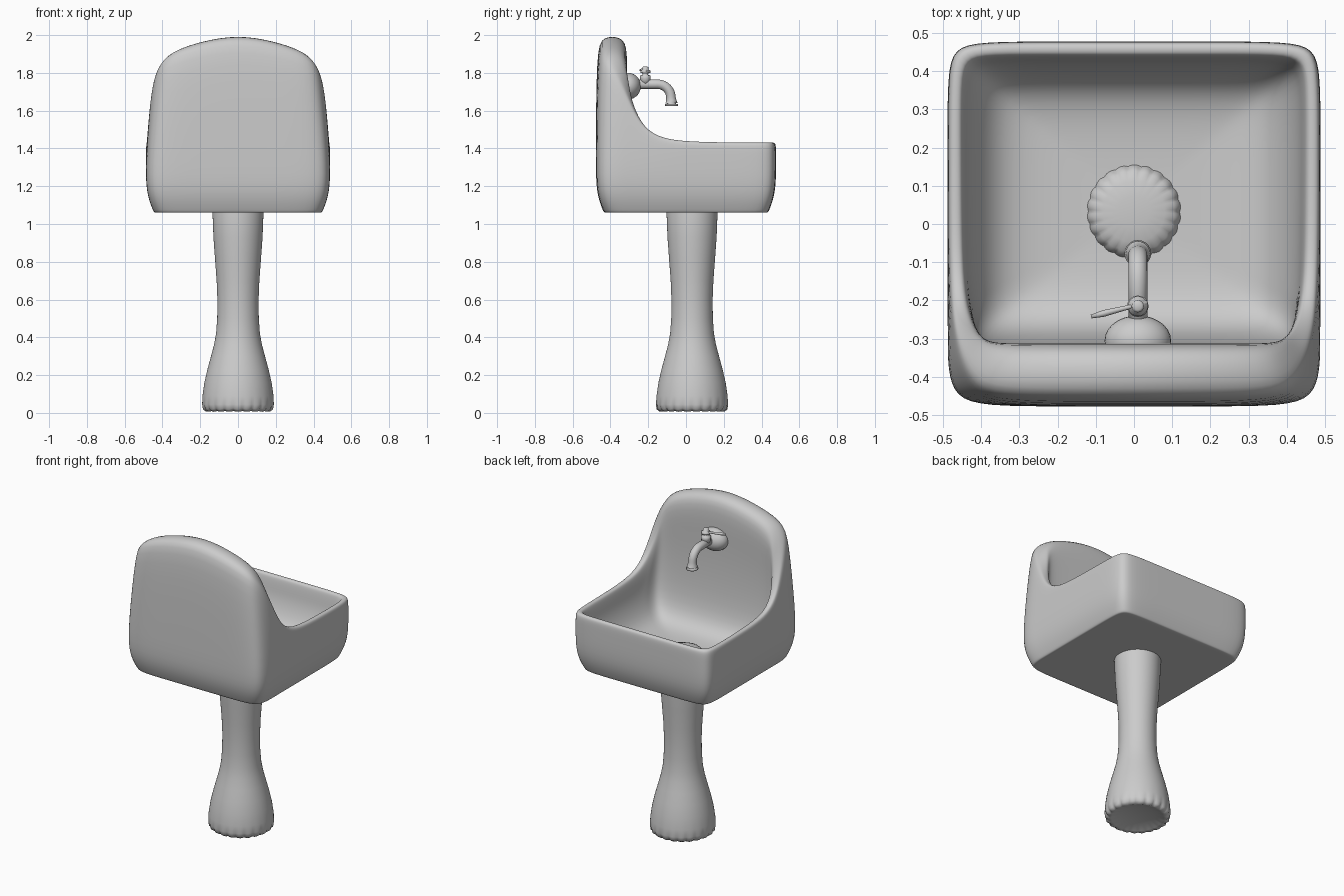
import bpy, bmesh, math
from mathutils import Vector

if "Cube" in bpy.data.objects:
    bpy.data.objects.remove(bpy.data.objects["Cube"])


def make_object(name, bm, levels=0):
    bmesh.ops.recalc_face_normals(bm, faces=bm.faces)
    mesh = bpy.data.meshes.new(name)
    bm.to_mesh(mesh)
    bm.free()
    ob = bpy.data.objects.new(name, mesh)
    bpy.context.collection.objects.link(ob)
    for p in mesh.polygons:
        p.use_smooth = True
    if levels:
        m = ob.modifiers.new("smooth", 'SUBSURF')
        m.levels = m.render_levels = levels
    return ob


def loft(name, rings, levels=0):
    # skin closed rings of points and cap both ends
    bm = bmesh.new()
    vs = [[bm.verts.new(p) for p in r] for r in rings]
    n = len(vs[0])
    for a, b in zip(vs, vs[1:]):
        for i in range(n):
            j = (i + 1) % n
            bm.faces.new((a[i], a[j], b[j], b[i]))
    for r in (vs[0], vs[-1]):
        c = bm.verts.new(sum((v.co for v in r), Vector()) / n)
        for i in range(n):
            bm.faces.new((r[i], r[(i + 1) % n], c))
    return make_object(name, bm, levels)


def tube(name, path, n=20):
    # path of (point, radius); rings follow the path direction
    rings = []
    for k, (p, r) in enumerate(path):
        p = Vector(p)
        d = Vector(path[min(k + 1, len(path) - 1)][0]) - Vector(path[max(k - 1, 0)][0])
        q = Vector((0, 0, 1)).rotation_difference(d.normalized())
        rings.append([p + q @ Vector((r * math.cos(2 * math.pi * i / n),
                                      r * math.sin(2 * math.pi * i / n), 0)) for i in range(n)])
    return loft(name, rings)


def ball(name, loc, size):
    bm = bmesh.new()
    bmesh.ops.create_uvsphere(bm, u_segments=28, v_segments=16, radius=1)
    bmesh.ops.scale(bm, vec=size, verts=bm.verts)
    bmesh.ops.translate(bm, vec=loc, verts=bm.verts)
    return make_object(name, bm)


# Basin: half outline as body x,y / rim outer x,y / rim inner x,y / rim height
half = [
    (0, -.477, 0, -.475, 0, -.305, 2.005),
    (.2, -.477, .2, -.475, .19, -.305, 1.97),
    (.39, -.477, .36, -.47, .32, -.305, 1.92),
    (.47, -.455, .425, -.44, .365, -.305, 1.865),
    (.488, -.38, .455, -.37, .39, -.30, 1.79),
    (.488, -.31, .468, -.305, .41, -.285, 1.66),
    (.488, -.24, .478, -.24, .43, -.235, 1.53),
    (.488, -.16, .483, -.16, .44, -.16, 1.465),
    (.488, -.04, .487, -.04, .445, -.04, 1.438),
    (.488, .2, .487, .2, .447, .2, 1.432),
    (.488, .39, .487, .39, .447, .37, 1.432),
    (.472, .46, .471, .46, .435, .425, 1.432),
    (.40, .477, .40, .477, .38, .437, 1.432),
    (.2, .477, .2, .477, .19, .437, 1.432),
    (0, .477, 0, .477, 0, .437, 1.432),
]
mirrored = [(-c[0], c[1], -c[2], c[3], -c[4], c[5], c[6]) for c in half[-2:0:-1]]
columns = []
for bx, by, ox, oy, ix, iy, z in half + mirrored:
    body = Vector((bx, by, 0))
    ro, ri = Vector((ox, oy, z)), Vector((ix, iy, z))
    drop = Vector((0, 0, min(.07, .4 * (ro - ri).length)))
    inner = Vector((bx * .88, by * (.88 if by > 0 else .65), 1.29))
    mid = (ri + inner) / 2
    if z > 1.5:
        mid.y -= .015
    floor = Vector((inner.x * .86, (inner.y - .05) * .86 + .05, 1.165))
    flat = Vector((inner.x * .6, (inner.y - .05) * .6 + .05, 1.13))
    up = lambda s, h: Vector((bx * s, by * s, h))
    columns.append([
        up(.5, 1.06), up(.88, 1.06), up(.91, 1.06), up(.925, 1.075), up(1, 1.17), up(1, 1.35),
        ro - drop, ro.lerp(ri, .2), ro.lerp(ri, .8), ri - drop,
        mid, inner, floor, flat, Vector((inner.x * .2, inner.y * .2 + .04, 1.125))])
loft("basin", list(zip(*columns)), 2)

# Pedestal with scalloped foot and scalloped drain dome on top
profile = [(.10, .03, 0), (.15, .012, 0), (.168, .008, .5), (.184, .022, 1), (.19, .045, .2), (.188, .09, 0),
           (.178, .16, 0), (.162, .23, 0), (.143, .3, 0), (.127, .36, 0), (.116, .42, 0),
           (.110, .5, 0), (.109, .6, 0), (.113, .7, 0), (.122, .82, 0), (.130, .93, 0),
           (.135, 1.06, 0), (.128, 1.11, 0), (.115, 1.14, 1), (.105, 1.154, .5),
           (.08, 1.163, 0), (.04, 1.169, 0)]
N, LOBES = 132, 22
rings = []
for r, z, w in profile:
    ring = []
    for i in range(N):
        a = 2 * math.pi * i / N
        wave = abs(math.sin(a * LOBES / 2)) - .5
        rr = r + .007 * w * wave
        zz = z - (.008 * w * wave if z < .5 else 0)
        ring.append((rr * math.cos(a), .032 + rr * math.sin(a), zz))
    rings.append(ring)
loft("pedestal", rings)

# Tap: wall flange, curved spout, valve and lever
X = .01
ball("tap_flange", (X, -.305, 1.73), (.087, .066, .07))
spout = [((X, -.28, 1.74), .025), ((X, -.15, 1.74), .025)]
for k in range(1, 9):
    a = math.pi / 2 * k / 8
    spout.append(((X, -.15 + .07 * math.sin(a), 1.67 + .07 * math.cos(a)), .025))
spout += [((X, -.078, 1.655), .027), ((X, -.077, 1.64), .032),
          ((X, -.077, 1.634), .035), ((X, -.077, 1.626), .035)]
tube("tap_spout", spout)
tube("tap_valve", [((X, -.215, z), r) for z, r in
                   ((1.74, .024), (1.77, .028), (1.785, .028), (1.79, .015), (1.797, .015),
                    (1.80, .026), (1.812, .026), (1.816, .017), (1.83, .016), (1.834, .01))])
tube("tap_lever", [((.035, -.205, 1.81), .006), ((-.02, -.219, 1.811), .006),
                   ((-.08, -.234, 1.814), .009), ((-.112, -.242, 1.815), .005)], 12)
